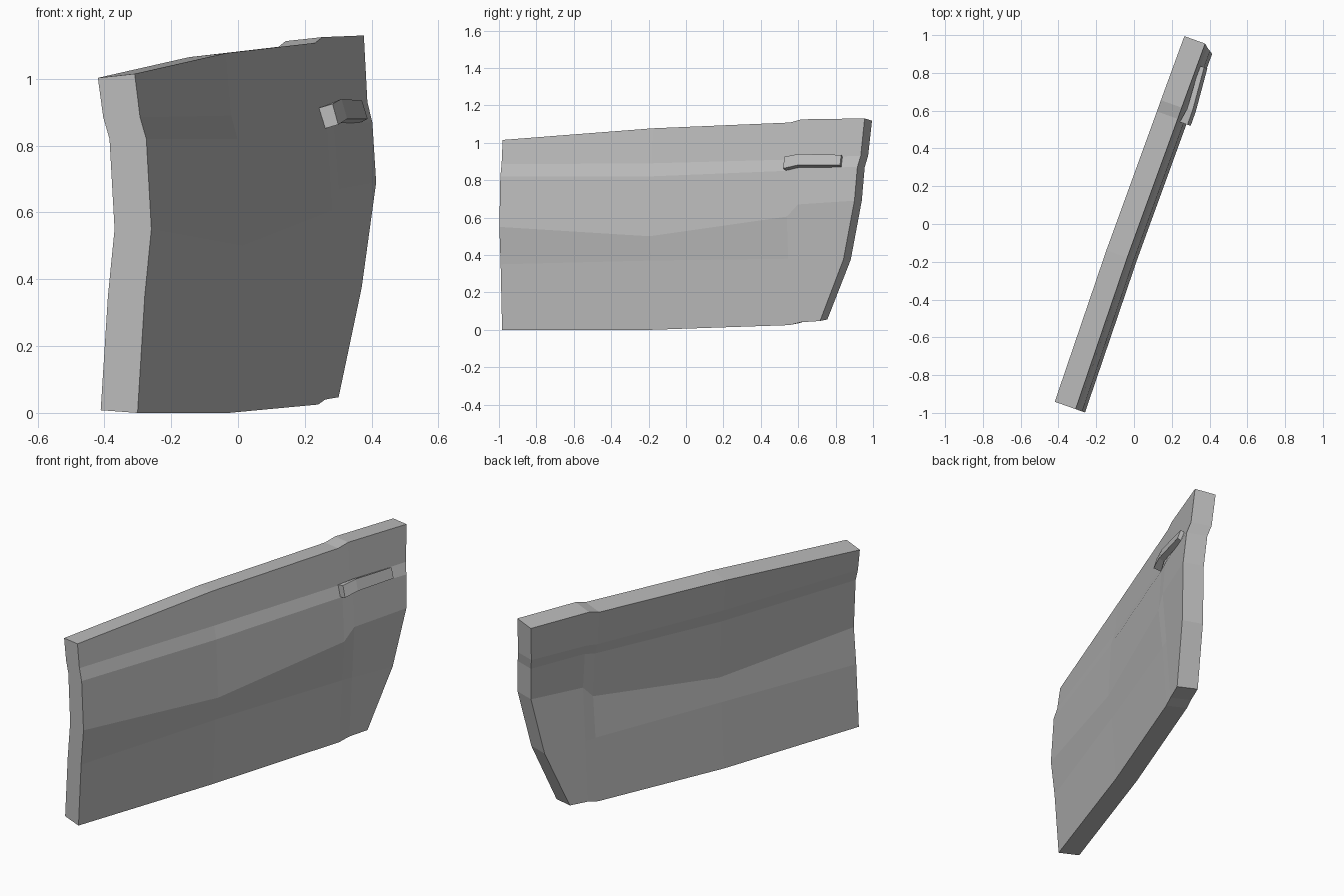
import bpy
import bmesh
from mathutils import Vector

cube = bpy.data.objects.get("Cube")
if cube:
    bpy.data.objects.remove(cube, do_unlink=True)

ALONG = Vector((0.336, 0.942, 0))    # hinge end to latch end
OUT = Vector((0.942, -0.336, 0))     # away from the outer skin
THICK = 0.117

grey = bpy.data.materials.new("plain_grey")
grey.use_nodes = True
grey.diffuse_color = (0.5, 0.5, 0.5, 1)
grey.node_tree.nodes["Principled BSDF"].inputs["Base Color"].default_value = (0.5, 0.5, 0.5, 1)


def place(s, n, z):
    return ALONG * s + OUT * n + Vector((0, 0, z))


def finish(name, bm):
    bmesh.ops.recalc_face_normals(bm, faces=bm.faces)
    mesh = bpy.data.meshes.new(name)
    bm.to_mesh(mesh)
    bm.free()
    mesh.materials.append(grey)
    obj = bpy.data.objects.new(name, mesh)
    bpy.context.collection.objects.link(obj)
    return obj


# Door panel: creased outer skin, matching inner skin and a rim between them
columns = [-1.027, -0.18, 0.602, 0.665]
column_depth = [0, -0.012, -0.007, -0.007, -0.004]
rows = [  # outward depth, latch end position, heights along the row
    (0.047, 0.776, (0, 0, 0.025, 0.04, 0.047)),
    (0.070, 0.917, (0.35, 0.37, 0.38, 0.38, 0.375)),
    (0.091, 0.987, (0.55, 0.50, 0.605, 0.67, 0.69)),
    (0.075, 0.998, (0.82, 0.82, 0.85, 0.865, 0.87)),
    (0.055, 1.010, (0.885, 0.89, 0.91, 0.92, 0.93)),
    (0.038, 1.026, (1.015, 1.077, 1.108, 1.125, 1.13)),
]
bm = bmesh.new()
outer, inner = [], []
for r, (depth, latch, heights) in enumerate(rows):
    lift = 0.008 if r == 0 else -0.012 if r == len(rows) - 1 else 0
    outer_row, inner_row = [], []
    for s, shift, z in zip(columns + [latch], column_depth, heights):
        outer_row.append(bm.verts.new(place(s, depth + shift, z)))
        inner_row.append(bm.verts.new(place(s, depth + shift - THICK, z + lift)))
    outer.append(outer_row)
    inner.append(inner_row)
last_r, last_c = len(rows) - 1, len(columns)
for skin in (outer, inner):
    for r in range(last_r):
        for c in range(last_c):
            bm.faces.new((skin[r][c], skin[r][c + 1], skin[r + 1][c + 1], skin[r + 1][c]))
for c in range(last_c):
    for r in (0, last_r):
        bm.faces.new((outer[r][c], outer[r][c + 1], inner[r][c + 1], inner[r][c]))
for r in range(last_r):
    for c in (0, last_c):
        bm.faces.new((outer[r][c], outer[r + 1][c], inner[r + 1][c], inner[r][c]))
finish("door_panel", bm)

# Door handle: a bent bar swept through three slanted sections
sections = [  # position, outer depth at top, thickness, bottom and top heights
    (0.59, 0.090, 0.043, 0.863, 0.925),
    (0.67, 0.090, 0.030, 0.880, 0.940),
    (0.906, 0.071, 0.025, 0.880, 0.935),
]
bm = bmesh.new()
rings = []
for s, n, thick, low, high in sections:
    slant = 0.018
    rings.append([bm.verts.new(place(s, depth, z)) for depth, z in (
        (n, high), (n + slant, low),
        (n + slant - thick, low - 0.012), (n - thick, high - 0.012))])
for a, b in zip(rings, rings[1:]):
    for i in range(4):
        j = (i + 1) % 4
        bm.faces.new((a[i], a[j], b[j], b[i]))
bm.faces.new(rings[0])
bm.faces.new(rings[-1])
finish("door_handle", bm)
